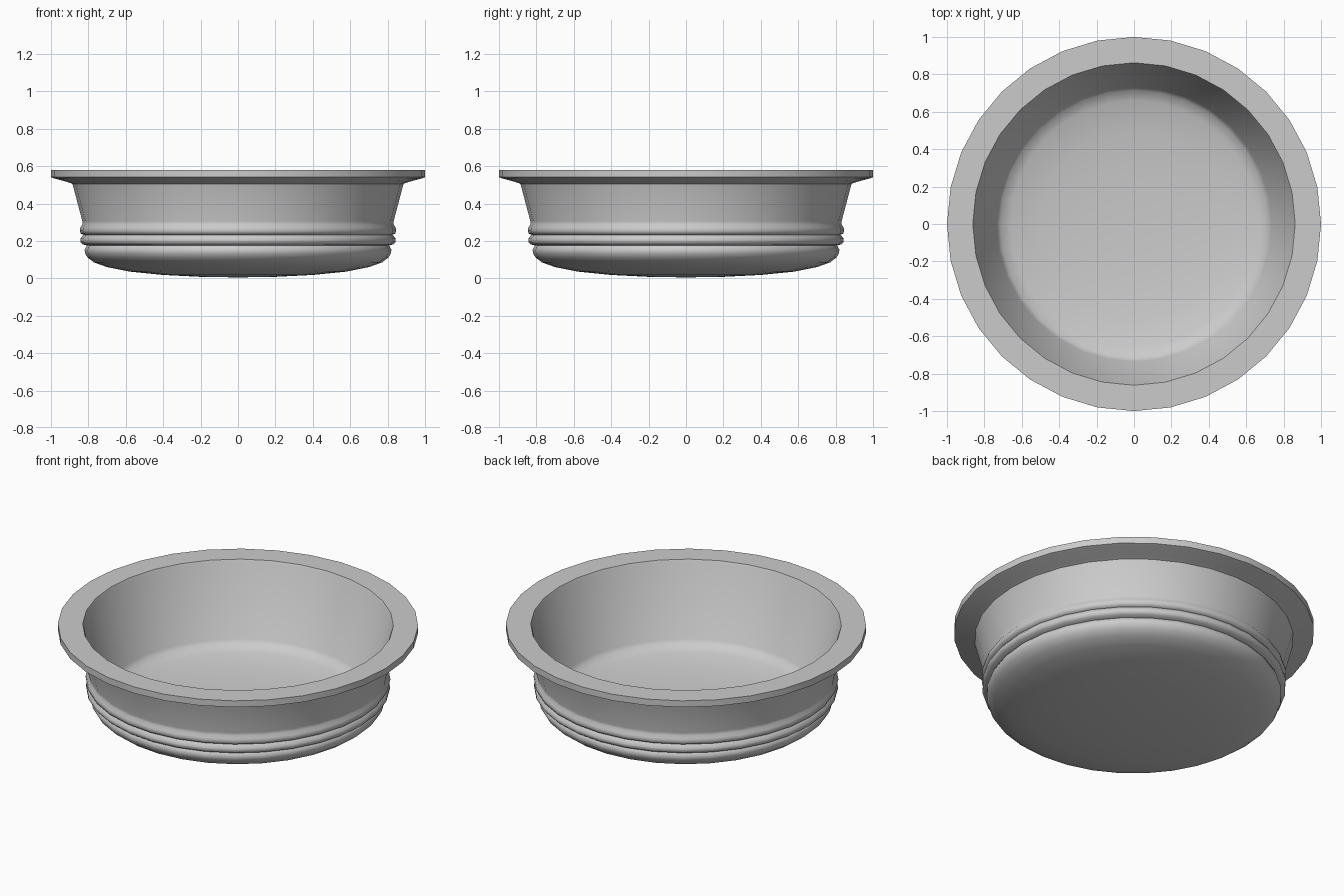
import bpy, bmesh
from math import sin, cos, pi, radians

if "Cube" in bpy.data.objects:
    bpy.data.objects.remove(bpy.data.objects["Cube"])

SIDES = 32

# Closed wall section (radius, height): underside, ribs, outer wall, rim, inside
profile = [
    (0.0, 0.005), (0.20, 0.008), (0.40, 0.018), (0.58, 0.036), (0.70, 0.060),
    (0.77, 0.085), (0.805, 0.112),
    (0.818, 0.135), (0.82, 0.152), (0.814, 0.166), (0.806, 0.175),
    (0.832, 0.182), (0.843, 0.195), (0.843, 0.212), (0.832, 0.226), (0.826, 0.233),
    (0.840, 0.239), (0.846, 0.254), (0.843, 0.272), (0.832, 0.288), (0.832, 0.305),
    (0.885, 0.505), (0.905, 0.513), (0.985, 0.535), (1.0, 0.541), (1.0, 0.58),
    (0.862, 0.58), (0.855, 0.565), (0.735, 0.150), (0.715, 0.125),
    (0.66, 0.105), (0.50, 0.078), (0.28, 0.060), (0.0, 0.055),
]


def lathe(name, points, sides):
    """Revolve a profile whose two ends lie on the z axis."""
    bm = bmesh.new()
    rings = []
    for r, z in points:
        n = 1 if r == 0 else sides
        rings.append([bm.verts.new((r * cos(2 * pi * i / sides),
                                    r * sin(2 * pi * i / sides), z)) for i in range(n)])
    for a, b in zip(rings, rings[1:]):
        for i in range(sides):
            j = (i + 1) % sides
            if len(a) == 1:
                bm.faces.new((a[0], b[j], b[i]))
            elif len(b) == 1:
                bm.faces.new((a[i], a[j], b[0]))
            else:
                bm.faces.new((a[i], a[j], b[j], b[i]))
    bmesh.ops.recalc_face_normals(bm, faces=bm.faces)
    mesh = bpy.data.meshes.new(name)
    bm.to_mesh(mesh)
    bm.free()
    obj = bpy.data.objects.new(name, mesh)
    bpy.context.collection.objects.link(obj)
    return obj


# Bowl with flat rim and ribbed lower wall
bowl = lathe("bowl", profile, SIDES)
bpy.context.view_layer.objects.active = bowl
bowl.select_set(True)
bpy.ops.object.shade_smooth_by_angle(angle=radians(50))
